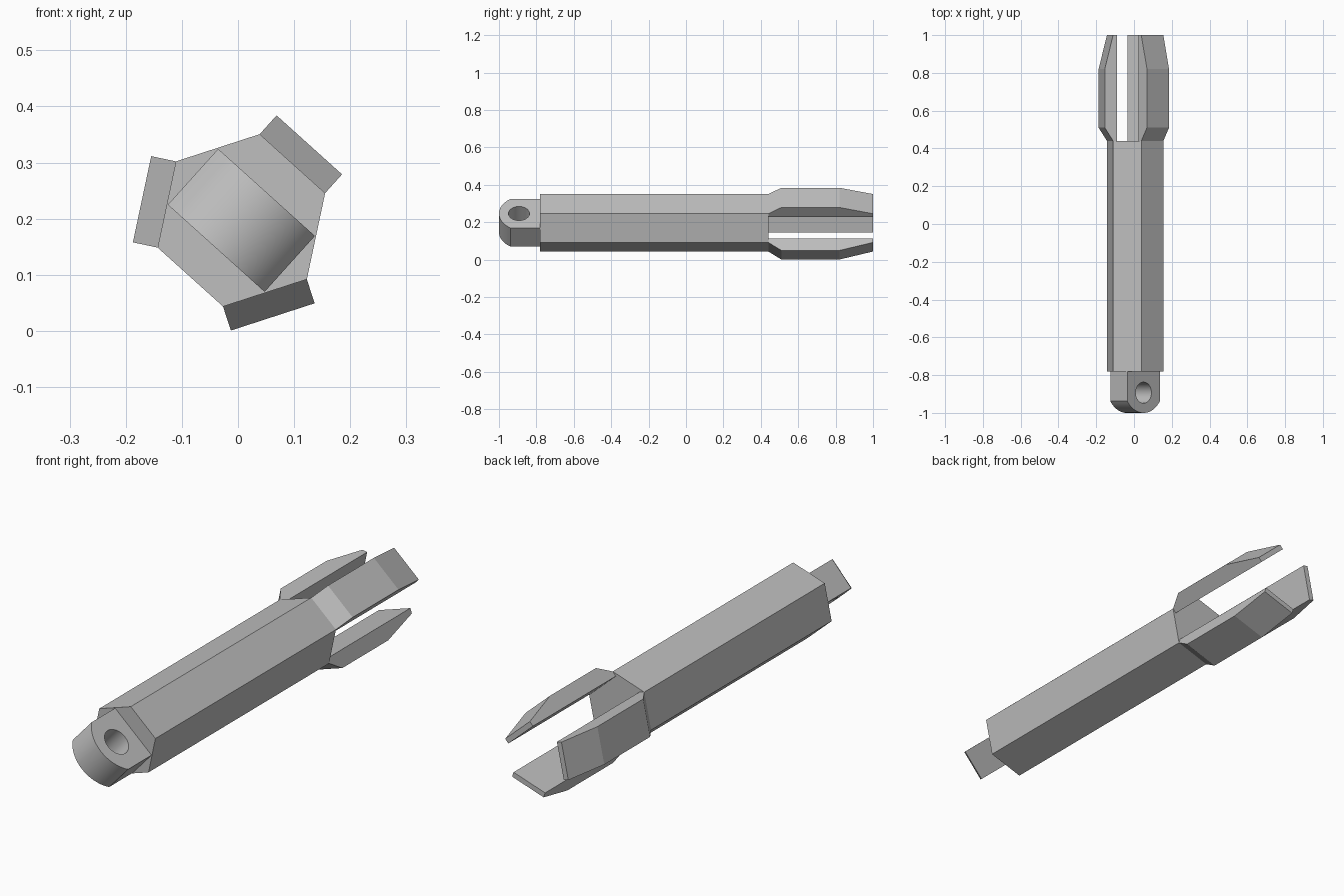
import bpy, bmesh
from math import sin, cos, radians, pi, sqrt, asin
from mathutils import Vector

cube = bpy.data.objects.get("Cube")
if cube:
    bpy.data.objects.remove(cube, do_unlink=True)

grey = bpy.data.materials.new("plain_grey")
grey.use_nodes = True
COLOUR = (0.52, 0.52, 0.52, 1)
grey.diffuse_color = COLOUR
grey.node_tree.nodes["Principled BSDF"].inputs["Base Color"].default_value = COLOUR

X, Y, Z = Vector((1, 0, 0)), Vector((0, 1, 0)), Vector((0, 0, 1))
AXIS = Vector((0.006, 0, 0.197))   # centre line of the whole rod
R = 0.157                          # hexagon radius, also its side length
TURN = 18                          # roll of the hexagon in degrees
FLAT = R * cos(pi / 6)             # centre to flat side


def radial(deg):
    return X * cos(radians(deg)) + Z * sin(radians(deg))


def solid(name, loops, u, v, w, start, depth):
    """Fill flat loops in the u-v plane (later loops are holes), extrude along w."""
    bm = bmesh.new()
    edges = []
    for loop in loops:
        vs = [bm.verts.new(AXIS + u * a + v * b + w * start) for a, b in loop]
        edges += [bm.edges.new((p, q)) for p, q in zip(vs, vs[1:] + vs[:1])]
    if len(loops) == 1:
        bm.faces.new(vs)
    else:
        bmesh.ops.triangle_fill(bm, edges=edges, use_beauty=True)
    out = bmesh.ops.extrude_face_region(bm, geom=bm.faces[:])["geom"]
    moved = [g for g in out if isinstance(g, bmesh.types.BMVert)]
    bmesh.ops.translate(bm, verts=moved, vec=w * depth)
    bmesh.ops.recalc_face_normals(bm, faces=bm.faces[:])
    mesh = bpy.data.meshes.new(name)
    bm.to_mesh(mesh)
    bm.free()
    mesh.materials.append(grey)
    obj = bpy.data.objects.new(name, mesh)
    bpy.context.collection.objects.link(obj)
    return obj


# Hexagonal shaft
hexagon = [(R * cos(radians(TURN + 60 * i)), R * sin(radians(TURN + 60 * i)))
           for i in range(6)]
solid("shaft", [hexagon], X, Z, Y, -0.78, 1.22)

# Three gripping fingers on alternate flats
INNER, OUTER = FLAT - 0.022, FLAT + 0.045
finger = [(0.44, INNER), (0.44, FLAT), (0.51, OUTER),
          (0.82, OUTER), (1.0, FLAT), (1.0, INNER)]
for i in range(3):
    angle = TURN + 30 + 120 * i
    solid(f"finger_{i + 1}", [finger], Y, radial(angle), radial(angle + 90), -R / 2, R)

# Eyelet lug with rounded end and cross hole
HALF, SAG = 0.116, 0.062
arc_r = (HALF ** 2 + SAG ** 2) / (2 * SAG)
sweep = asin(HALF / arc_r)
STEPS = 20
lug = [(-0.78, HALF)]
for i in range(STEPS + 1):
    t = sweep * (1 - 2 * i / STEPS)
    lug.append((-1 + arc_r - arc_r * cos(t), arc_r * sin(t)))
lug.append((-0.78, -HALF))
hole = [(-0.893 + 0.056 * cos(2 * pi * i / 32), 0.056 * sin(2 * pi * i / 32))
        for i in range(32)]
eyelet = solid("eyelet", [lug, hole], Y, radial(TURN + 120), radial(TURN + 30),
               -0.067, 0.134)

# Smooth the curved walls, keep the sharp edges
bpy.ops.object.select_all(action="DESELECT")
eyelet.select_set(True)
bpy.context.view_layer.objects.active = eyelet
bpy.ops.object.shade_smooth_by_angle(angle=radians(25))
